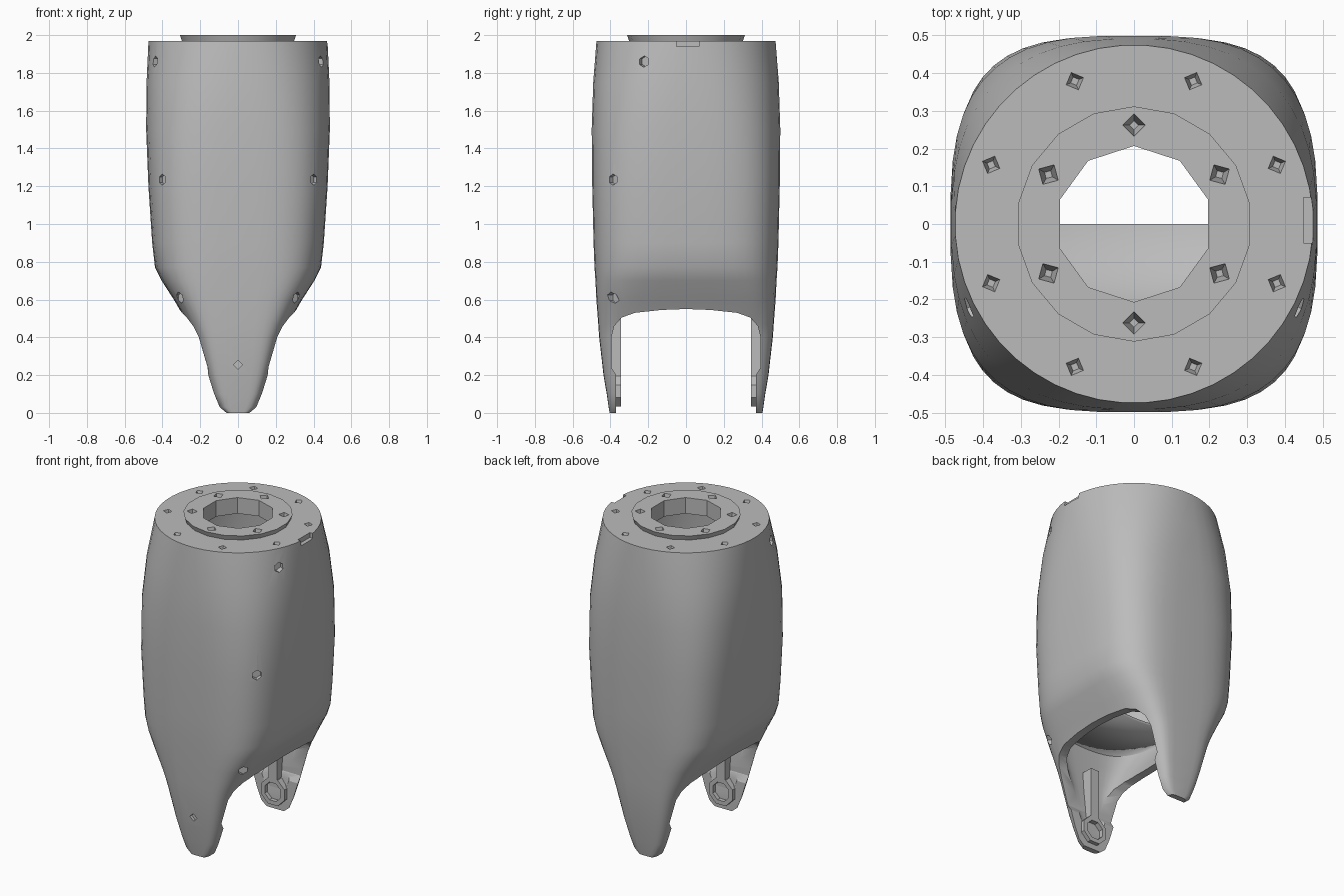
import bpy
import bmesh
from math import cos, sin, pi, radians, copysign
from mathutils import Matrix, Vector

cube = bpy.data.objects.get("Cube")
if cube:
    bpy.data.objects.remove(cube, do_unlink=True)

grey = bpy.data.materials.new("light_grey")
grey.use_nodes = True
grey.diffuse_color = (0.5, 0.5, 0.5, 1)
grey.node_tree.nodes["Principled BSDF"].inputs["Base Color"].default_value = (0.5, 0.5, 0.5, 1)


def make_object(name, bm):
    bmesh.ops.recalc_face_normals(bm, faces=bm.faces)
    mesh = bpy.data.meshes.new(name)
    bm.to_mesh(mesh)
    bm.free()
    mesh.materials.append(grey)
    ob = bpy.data.objects.new(name, mesh)
    bpy.context.scene.collection.objects.link(ob)
    return ob


def loft(bm, rings):
    rows = [[bm.verts.new(p) for p in ring] for ring in rings]
    count = len(rows[0])
    for low, high in zip(rows, rows[1:]):
        for i in range(count):
            j = (i + 1) % count
            bm.faces.new((low[i], low[j], high[j], high[i]))
    bm.faces.new(rows[0][::-1])
    bm.faces.new(rows[-1])


def drum(bm, centre, axis, r1, r2, depth, sides, spin=0):
    turn = Vector(axis).to_track_quat('Z', 'Y').to_matrix().to_4x4()
    bmesh.ops.create_cone(bm, cap_ends=True, segments=sides, radius1=r1, radius2=r2, depth=depth,
                          matrix=Matrix.Translation(centre) @ turn @ Matrix.Rotation(spin, 4, 'Z'))


def box(bm, centre, size):
    bmesh.ops.create_cube(bm, size=1, matrix=Matrix.Translation(centre) @ Matrix.Diagonal((*size, 1)))


def oval(z, a, b, n, count=48):
    ring = []
    for i in range(count):
        t = 2 * pi * (i + 0.5) / count
        c, s = cos(t), sin(t)
        ring.append((copysign(a * abs(c) ** (2 / n), c), copysign(b * abs(s) ** (2 / n), s), z))
    return ring


def carve(ob, cutters):
    for cutter in cutters:
        mod = ob.modifiers.new("cut", 'BOOLEAN')
        mod.operation = 'DIFFERENCE'
        mod.solver = 'EXACT'
        mod.object = cutter
    bpy.context.view_layer.update()
    graph = bpy.context.evaluated_depsgraph_get()
    mesh = bpy.data.meshes.new_from_object(ob.evaluated_get(graph))
    ob.modifiers.clear()
    ob.data = mesh


# Shell sections: height, half width, half depth, squareness
sections = [(0, .07, .405, 6), (.03, .11, .41, 6), (.1, .14, .42, 6), (.2, .17, .437, 6),
            (.4, .23, .46, 5.5), (.47, .265, .465, 5), (.6, .34, .475, 4.5), (.7, .405, .48, 4),
            (.77, .44, .485, 3.6), (.9, .455, .49, 3.5), (1.2, .475, .497, 3.4),
            (1.5, .487, .5, 3), (1.75, .485, .492, 2.5), (1.97, .475, .475, 2)]
bm = bmesh.new()
loft(bm, [oval(*s) for s in sections])
shell = make_object("shell", bm)

# Hollow inside of the shell
wall = 0.05
bm = bmesh.new()
inner = [(z if z else -.05, a - wall, b - wall, n) for z, a, b, n in sections[:-1]]
inner.append((1.9, .43, .43, 2.2))
loft(bm, [oval(*s) for s in inner])
cavity = make_object("cavity_cutter", bm)

# Arch that separates the two prongs
half_arch = [(.37, -.1), (.37, .2), (.395, .24), (.395, .4), (.38, .46), (.34, .505), (.27, .53), (.13, .545)]
arch_profile = half_arch + [(0, .55)] + [(-y, z) for y, z in reversed(half_arch)]
bm = bmesh.new()
loft(bm, [[(x, y, z) for y, z in arch_profile] for x in (-.7, .7)])
arch = make_object("arch_cutter", bm)

# Central opening
bm = bmesh.new()
drum(bm, (0, 0, 1.95), (0, 0, 1), .207, .207, .4, 10)
bore = make_object("bore_cutter", bm)

# Screw pits on the top and the front, and a nick in the rim
bm = bmesh.new()
for k in range(8):
    t = radians(22.5 + 45 * k)
    drum(bm, (.41 * cos(t), .41 * sin(t), 1.965), (0, 0, 1), .012, .034, .06, 4, t)
for k in range(6):
    t = radians(30 + 60 * k)
    drum(bm, (.262 * cos(t), .262 * sin(t), 1.975), (0, 0, 1), .012, .034, .08, 4, t)
for side in (-1, 1):
    for x, y, z in ((.435, -.22, 1.86), (.4, -.385, 1.235), (.31, -.39, .61)):
        drum(bm, (side * x, y, z), (side * x, y, 0), .03, .03, .05, 6)
drum(bm, (0, -.443, .255), (0, 1, 0), .025, .025, .04, 4)
box(bm, (.475, .01, 1.965), (.05, .12, .05))
pits = make_object("pit_cutter", bm)

carve(shell, [cavity, arch, bore, pits])

# Raised flange ring around the opening
bm = bmesh.new()
drum(bm, (0, 0, 1.98), (0, 0, 1), .298, .312, .04, 18)
flange = make_object("flange_ring", bm)
carve(flange, [bore, pits])

# Curved half bulkhead inside the front
bm = bmesh.new()
steps, reach = 16, .37
rows = []
for i in range(steps + 1):
    x = reach * (2 * i / steps - 1)
    depth = .45 * (1 - (abs(x) / .41) ** 3.5) ** (1 / 3.5)
    rows.append([bm.verts.new((x, -depth * t, .70 + .5 * x * x)) for t in (0, 1)])
for p, q in zip(rows, rows[1:]):
    bm.faces.new((p[0], p[1], q[1], q[0]))
bulkhead = make_object("inner_bulkhead", bm)
bulkhead.modifiers.new("thickness", 'SOLIDIFY').thickness = .015

# Pivot boss and rib on the inner face of each prong
parts = [shell, flange, bulkhead]
cutters = [cavity, arch, bore, pits]
for side, label in ((-1, "front"), (1, "back")):
    bm = bmesh.new()
    drum(bm, (0, side * .372, .115), (0, 1, 0), .088, .088, .054, 8, pi / 8)
    boss = make_object(label + "_pivot_boss", bm)
    bm = bmesh.new()
    drum(bm, (0, side * .345, .115), (0, 1, 0), .06, .06, .06, 8, pi / 8)
    recess = make_object(label + "_recess_cutter", bm)
    carve(boss, [recess])
    bm = bmesh.new()
    box(bm, (0, side * .384, .345), (.06, .078, .33))
    rib = make_object(label + "_rib", bm)
    parts += [boss, rib]
    cutters.append(recess)

for cutter in cutters:
    bpy.data.objects.remove(cutter, do_unlink=True)

# Smooth shading with crisp edges
bpy.ops.object.select_all(action='DESELECT')
for ob in parts:
    ob.select_set(True)
bpy.context.view_layer.objects.active = shell
bpy.ops.object.shade_smooth_by_angle(angle=radians(32))
